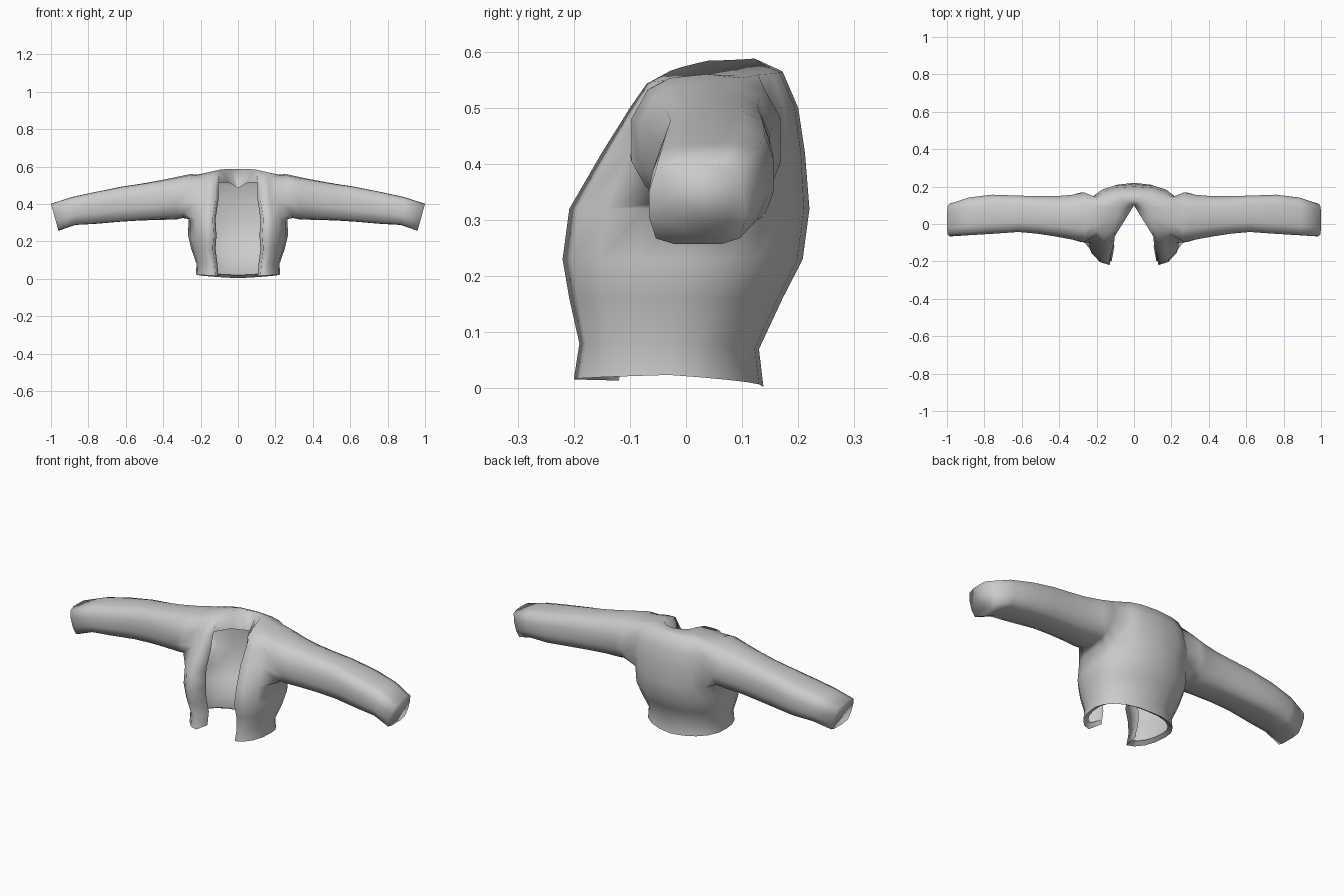
import bpy, bmesh, math

if "Cube" in bpy.data.objects:
    bpy.data.objects.remove(bpy.data.objects["Cube"])

fabric = bpy.data.materials.new("grey fabric")
fabric.diffuse_color = (0.6, 0.6, 0.6, 1)
fabric.use_nodes = True
fabric.node_tree.nodes["Principled BSDF"].inputs["Base Color"].default_value = fabric.diffuse_color


def half_ring(z, zf, zb, xe, w, yf, yc, yb, fold, vee):
    """Half outline: folded lapel edge, front panel, side, centre back.
    vee pulls the outline towards a straight line (V-shaped neckline)."""
    pts = [(xe - 0.015, yf + fold)]
    for i in range(5):
        s = i / 4 * math.pi / 2
        pts.append((xe + (w - xe) * math.sin(s), yc + (yf - yc) * math.cos(s)))
    p = 0.75 if z > 0.4 else 0.95  # squarer back at shoulder height
    for i in range(1, 6):
        s = i / 5 * math.pi / 2
        pts.append((w * max(0, math.cos(s)) ** p, yc + (yb - yc) * math.sin(s) ** p))
    n = len(pts) - 1
    out = []
    for i, (x, y) in enumerate(pts):
        u = i / n
        x += vee * (xe * (1 - u) - x)
        y += vee * (yf + (yb - yf) * u - y)
        out.append((0 if i == n else x, y,
                    z + zf * max(0, 1 - 2 * u) + zb * max(0, 2 * u - 1)))
    return out


# Body: turned-in hem, torso, shoulders, neckline and collar lining
body_rings = [
    (0.035, 0, -0.015, 0.13, 0.20, -0.17, -0.02, 0.11, 0.05, 0),
    (0.024, -0.01, -0.021, 0.12, 0.225, -0.20, -0.03, 0.138, 0.08, 0),
    (0.08, 0, -0.01, 0.125, 0.222, -0.19, -0.03, 0.13, 0.09, 0),
    (0.16, 0, 0, 0.135, 0.25, -0.208, -0.01, 0.172, 0.10, 0),
    (0.23, 0, 0, 0.13, 0.267, -0.22, 0.0, 0.208, 0.10, 0),
    (0.32, 0, 0, 0.135, 0.265, -0.208, 0.01, 0.22, 0.10, 0),
    (0.42, 0, 0, 0.12, 0.255, -0.15, 0.02, 0.212, 0.06, 0),
    (0.50, 0, 0, 0.12, 0.24, -0.10, 0.03, 0.2, 0.03, 0),
    (0.555, -0.015, 0.01, 0.115, 0.225, -0.07, 0.04, 0.172, 0.01, 0),
    (0.584, -0.03, 0.004, 0.11, 0.12, -0.045, 0.04, 0.122, 0.01, 0.4),
    (0.515, 0, -0.03, 0.105, 0.08, -0.07, 0.0, 0.10, 0.0, 1),
]
bm = bmesh.new()
grid = [[bm.verts.new(p) for p in half_ring(*r)] for r in body_rings]

# Armhole: rectangle of the body grid left open for the sleeve
R0, R1, C0, C1 = 5, 8, 3, 7
for r in range(len(grid) - 1):
    for c in range(len(grid[0]) - 1):
        if R0 <= r < R1 and C0 <= c < C1:
            continue
        bm.faces.new((grid[r][c], grid[r][c + 1], grid[r + 1][c + 1], grid[r + 1][c]))

loop = ([(R0, c) for c in range(C0, C1)] + [(r, C1) for r in range(R0, R1)]
        + [(R1, c) for c in range(C1, C0, -1)] + [(r, C0) for r in range(R1, R0, -1)])

# Sleeve: x, bottom, top, front, back, outward lean of the top, squareness
sleeve_rings = [
    (0.275, 0.325, 0.560, -0.100, 0.172, -0.02, 2.6),
    (0.33, 0.317, 0.544, -0.085, 0.158, 0, 2.8),
    (0.42, 0.315, 0.526, -0.068, 0.15, 0, 3),
    (0.52, 0.312, 0.508, -0.052, 0.15, 0, 3.5),
    (0.62, 0.306, 0.493, -0.043, 0.152, 0, 4),
    (0.76, 0.294, 0.465, -0.053, 0.157, 0, 4),
    (0.88, 0.288, 0.437, -0.06, 0.142, 0.01, 4),
    (0.98, 0.257, 0.401, -0.066, 0.108, 0.02, 4.5),
]
prev = [grid[r][c] for r, c in loop]
for x, z0, z1, y0, y1, lean, power in sleeve_rings:
    row = []
    for r, c in loop:
        a = 2 * (c - C0) / (C1 - C0) - 1
        b = 2 * (r - R0) / (R1 - R0) - 1
        k = (abs(a) ** power + abs(b) ** power) ** (1 / power)
        a, b = a / k, b / k
        row.append(bm.verts.new((x + lean * b, (y0 + y1) / 2 + a * (y1 - y0) / 2,
                                 (z0 + z1) / 2 + b * (z1 - z0) / 2)))
    for i in range(len(row)):
        j = (i + 1) % len(row)
        bm.faces.new((prev[i], prev[j], row[j], row[i]))
    prev = row
bm.faces.new(prev)  # cuff end

bmesh.ops.recalc_face_normals(bm, faces=bm.faces)
mesh = bpy.data.meshes.new("jacket")
bm.to_mesh(mesh)
bm.free()
mesh.materials.append(fabric)
jacket = bpy.data.objects.new("jacket", mesh)
bpy.context.collection.objects.link(jacket)
jacket.select_set(True)
bpy.context.view_layer.objects.active = jacket
bpy.ops.object.shade_smooth_by_angle(angle=math.radians(100))
mirror = jacket.modifiers.new("mirror", 'MIRROR')
mirror.merge_threshold = 0.002
